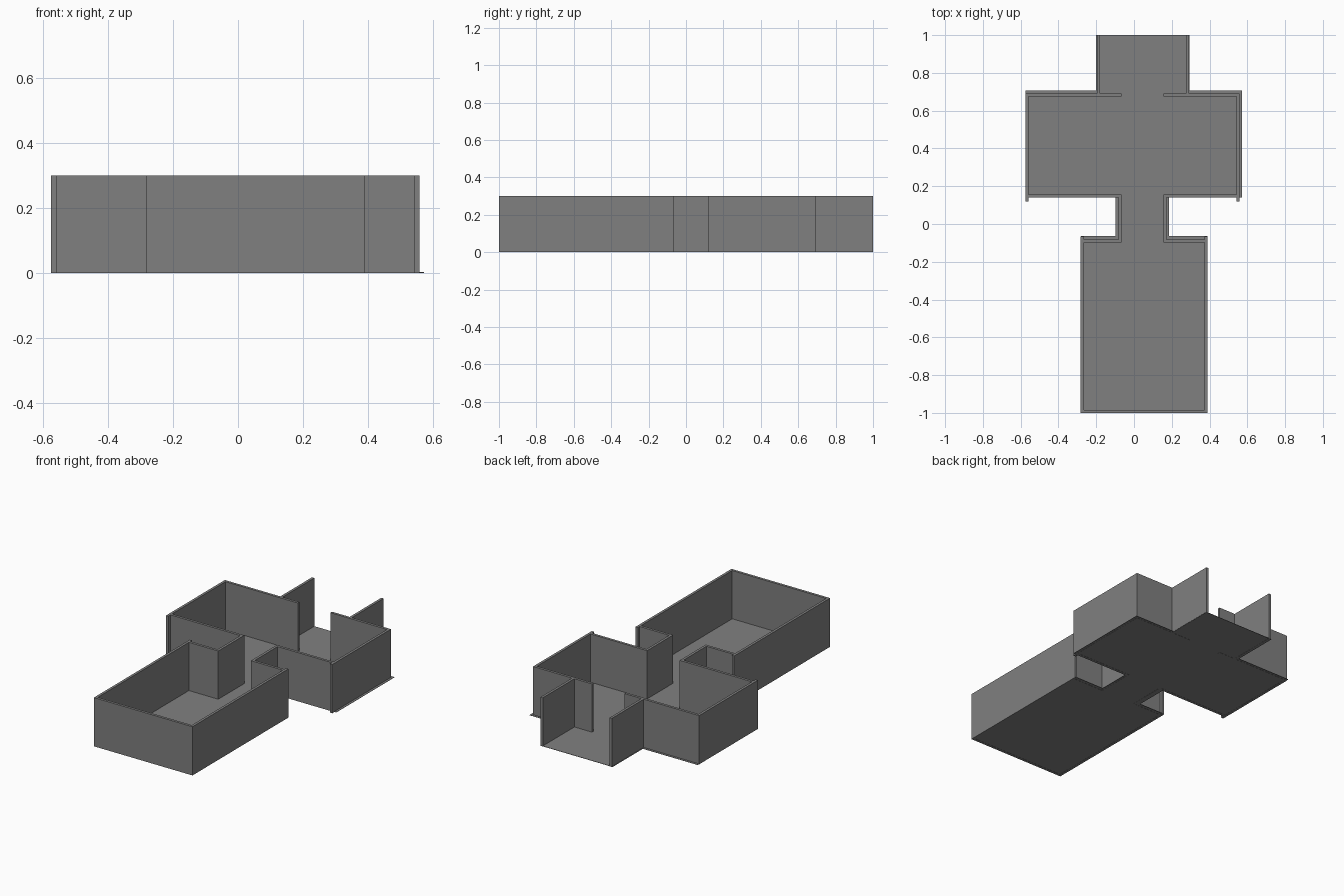
import bpy, bmesh

if "Cube" in bpy.data.objects:
    bpy.data.objects.remove(bpy.data.objects["Cube"])

HEIGHT = 0.30
T = 0.016  # wall thickness

grey = bpy.data.materials.new("plain grey")
grey.diffuse_color = (0.216, 0.216, 0.216, 1)
grey.use_nodes = True
grey.node_tree.nodes["Principled BSDF"].inputs["Base Color"].default_value = grey.diffuse_color


def prism(name, outline, z0, z1, flip_base=False):
    """Extrude a counter-clockwise outline from z0 to z1."""
    bm = bmesh.new()
    low = [bm.verts.new((x, y, z0)) for x, y in outline]
    high = [bm.verts.new((x, y, z1)) for x, y in outline]
    n = len(outline)
    bm.faces.new(low if flip_base else low[::-1])
    bm.faces.new(high)
    for i in range(n):
        j = (i + 1) % n
        bm.faces.new((low[i], low[j], high[j], high[i]))
    mesh = bpy.data.meshes.new(name)
    bm.to_mesh(mesh)
    bm.free()
    mesh.materials.append(grey)
    obj = bpy.data.objects.new(name, mesh)
    bpy.context.collection.objects.link(obj)
    return obj


def wall(name, x0, x1, y0, y1):
    prism(name, [(x0, y0), (x1, y0), (x1, y1), (x0, y1)], 0, HEIGHT, True)


# Floor slab: hall, narrow passage, wide room and end bay
floor = [(-0.28, -0.998), (0.388, -0.998), (0.388, -0.063), (0.184, -0.063),
         (0.184, 0.14), (0.572, 0.14), (0.572, 0.706), (0.293, 0.706),
         (0.293, 1.0), (-0.2, 1.0), (-0.2, 0.706), (-0.574, 0.706),
         (-0.574, 0.14), (-0.099, 0.14), (-0.099, -0.063), (-0.28, -0.063)]
prism("floor", floor, 0.001, 0.003)

# Hall walls
wall("hall_front_wall", -0.282, 0.39, -1.0, -1.0 + T)
wall("hall_left_wall", -0.282, -0.282 + T, -1.0 + T, -0.066)
wall("hall_right_wall", 0.39 - T, 0.39, -1.0 + T, -0.066)
wall("hall_back_wall_left", -0.282 + T, -0.066, -0.098, -0.098 + T)
wall("hall_back_wall_right", 0.156, 0.39 - T, -0.098, -0.098 + T)

# Passage walls
wall("passage_left_wall", -0.066 - T, -0.066, -0.098 + T, 0.14)
wall("passage_right_wall", 0.156, 0.156 + T, -0.098 + T, 0.14)

# Wide room walls
wall("room_left_wall", -0.574, -0.574 + T, 0.12, 0.692)
wall("room_right_wall", 0.558 - T, 0.558, 0.12, 0.692)
wall("room_front_wall_left", -0.574 + T, -0.066, 0.14, 0.14 + T)
wall("room_front_wall_right", 0.156, 0.558 - T, 0.14, 0.14 + T)
wall("room_back_wall_left", -0.574 + T, -0.066, 0.692 - T, 0.692)
wall("room_back_wall_right", 0.156, 0.558 - T, 0.692 - T, 0.692)

# End bay walls, open at the back
wall("bay_left_wall", -0.196, -0.196 + T, 0.692, 1.0)
wall("bay_right_wall", 0.292 - T, 0.292, 0.692, 1.0)
